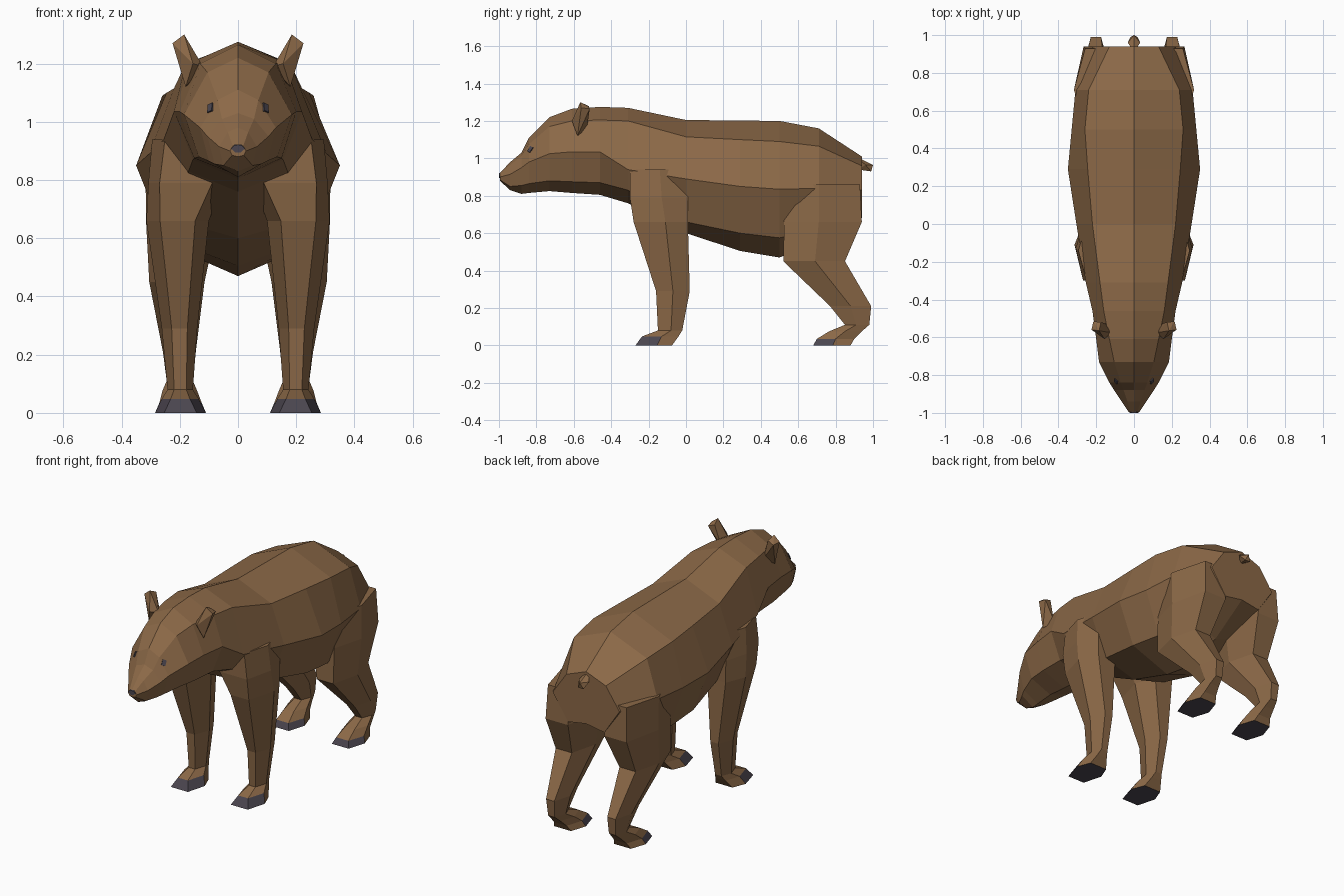
import bpy, bmesh
from mathutils import Vector
from mathutils.bvhtree import BVHTree


def material(name, rgb):
    m = bpy.data.materials.new(name)
    m.diffuse_color = (*rgb, 1)
    return m


FUR = material("brown fur", (0.26, 0.14, 0.063))
DARK = material("dark grey claw", (0.07, 0.06, 0.078))


def finish(name, bm, mats, mirror=False):
    bmesh.ops.recalc_face_normals(bm, faces=bm.faces)
    me = bpy.data.meshes.new(name)
    bm.to_mesh(me)
    bm.free()
    for m in mats:
        me.materials.append(m)
    ob = bpy.data.objects.new(name, me)
    bpy.context.collection.objects.link(ob)
    if mirror:
        ob.modifiers.new("mirror", 'MIRROR').use_mirror_merge = False
    return ob


def loft(rings):
    """Skin a list of equal-length point rings and cap both ends."""
    bm = bmesh.new()
    vs = [[bm.verts.new(p) for p in r] for r in rings]
    n = len(rings[0])
    for a, b in zip(vs, vs[1:]):
        for i in range(n):
            j = (i + 1) % n
            bm.faces.new((a[i], a[j], b[j], b[i]))
    bm.faces.new(vs[0])
    bm.faces.new(vs[-1])
    bmesh.ops.recalc_face_normals(bm, faces=bm.faces)
    return bm


def hull(name, pts, mat, mirror=False):
    bm = bmesh.new()
    for p in pts:
        bm.verts.new(p)
    r = bmesh.ops.convex_hull(bm, input=bm.verts)
    junk = [g for g in r["geom_interior"] if isinstance(g, bmesh.types.BMVert)]
    bmesh.ops.delete(bm, geom=junk, context='VERTS')
    return finish(name, bm, [mat], mirror)


# Body and head: y, spine z, upper (x, z), flank (x, z), lower (x, z), belly z
STATIONS = [
    (-0.995, .922, .018, .917, .028, .90, .020, .885, .88),
    (-0.94, .98, .035, .965, .065, .915, .05, .85, .83),
    (-0.88, 1.03, .055, 1.01, .105, .95, .08, .855, .81),
    (-0.84, 1.11, .07, 1.075, .13, .98, .10, .865, .815),
    (-0.73, 1.22, .105, 1.17, .185, 1.025, .135, .88, .825),
    (-0.61, 1.265, .13, 1.20, .20, 1.035, .15, .875, .815),
    (-0.46, 1.275, .16, 1.205, .22, 1.035, .155, .87, .805),
    (-0.31, 1.27, .18, 1.20, .255, .94, .17, .83, .76),
    (0.0, 1.205, .22, 1.115, .305, .89, .21, .66, .60),
    (0.29, 1.202, .245, 1.10, .35, .85, .25, .60, .505),
    (0.50, 1.20, .26, 1.09, .33, .835, .24, .575, .47),
    (0.71, 1.16, .24, 1.065, .31, .84, .20, .62, .55),
    (0.94, 1.01, .13, .96, .22, .83, .12, .68, .70),
]
rings = []
for y, z0, x1, z1, x2, z2, x3, z3, z4 in STATIONS:
    side = [(x1, z1), (x2, z2), (x3, z3)]
    rings.append([(0, y, z0)] + [(x, y, z) for x, z in side] + [(0, y, z4)]
                 + [(-x, y, z) for x, z in reversed(side)])
body = loft(rings)
surface = BVHTree.FromBMesh(body)
finish("body", body, [FUR])


# Legs: six-sided rings of z, front y, middle y, back y, inner x, outer x, corner inset
def leg(name, table):
    rings = []
    for z, yf, ym, yb, xi, xo, inset in table:
        d = (xo - xi) * inset
        rings.append([(xi + d, yf, z), (xo - d, yf, z), (xo, ym, z),
                      (xo - d, yb, z), (xi + d, yb, z), (xi, ym, z)])
    bm = loft(rings)
    mid = table[-1][2]
    low = table[-2][0]
    for f in bm.faces:  # dark sole and front toes
        c = f.calc_center_median()
        if c.z < low * 0.7 and (c.y < mid + 0.01 or f.normal.z < -0.9):
            f.material_index = 1
    finish(name, bm, [FUR, DARK], True)


leg("front_leg", [
    (.94, -.30, -.14, .00, .05, .295, .18),
    (.79, -.30, -.13, .01, .05, .308, .15),
    (.66, -.28, -.11, .01, .10, .315, .22),
    (.29, -.16, -.07, .02, .14, .262, .28),
    (.08, -.15, -.08, -.02, .155, .242, .26),
    (.048, -.235, -.13, -.04, .135, .262, .24),
    (0, -.27, -.155, -.075, .11, .285, .18)])
leg("hind_leg", [
    (.86, .53, .71, .93, .08, .318, .25),
    (.66, .525, .71, .94, .07, .316, .2),
    (.45, .52, .69, .85, .115, .305, .22),
    (.21, .77, .88, .99, .145, .258, .26),
    (.11, .85, .91, .98, .155, .245, .26),
    (.075, .765, .85, .94, .14, .26, .24),
    (.035, .70, .80, .90, .125, .27, .22),
    (0, .68, .785, .88, .11, .285, .18)])

# Ears, tail and nose
hull("ear", [(.12, -.575, 1.19), (.155, -.61, 1.20), (.18, -.58, 1.12), (.14, -.53, 1.16),
             (.185, -.565, 1.30), (.225, -.56, 1.27), (.215, -.515, 1.265), (.175, -.52, 1.28)],
     FUR, True)
hull("tail", [(.033, .96, .965), (-.033, .96, .965), (0, .91, 1.01), (0, 1.0, .965),
              (.018, .99, .93), (-.018, .99, .93), (0, .92, .94)], FUR)
hull("nose", [(s * x, y, z) for s in (1, -1) for x, y, z in
              ((.012, -1.0, .92), (.024, -1.0, .908), (.008, -1.0, .894),
               (.012, -.992, .922), (.024, -.992, .908), (.008, -.992, .894))], DARK)

# Eyes: thin slanted plates lying on the face
loc, nor, _, _ = surface.ray_cast(Vector((.094, -2, 1.047)), Vector((0, 1, 0)))
up = Vector((.45, 0, .9))
up = (up - nor * up.dot(nor)).normalized()
across = nor.cross(up)
hull("eye", [loc + nor * n + up * u + across * a for n in (-.004, .005)
             for u in (-.016, .016) for a in (-.011, .011)], DARK, True)
